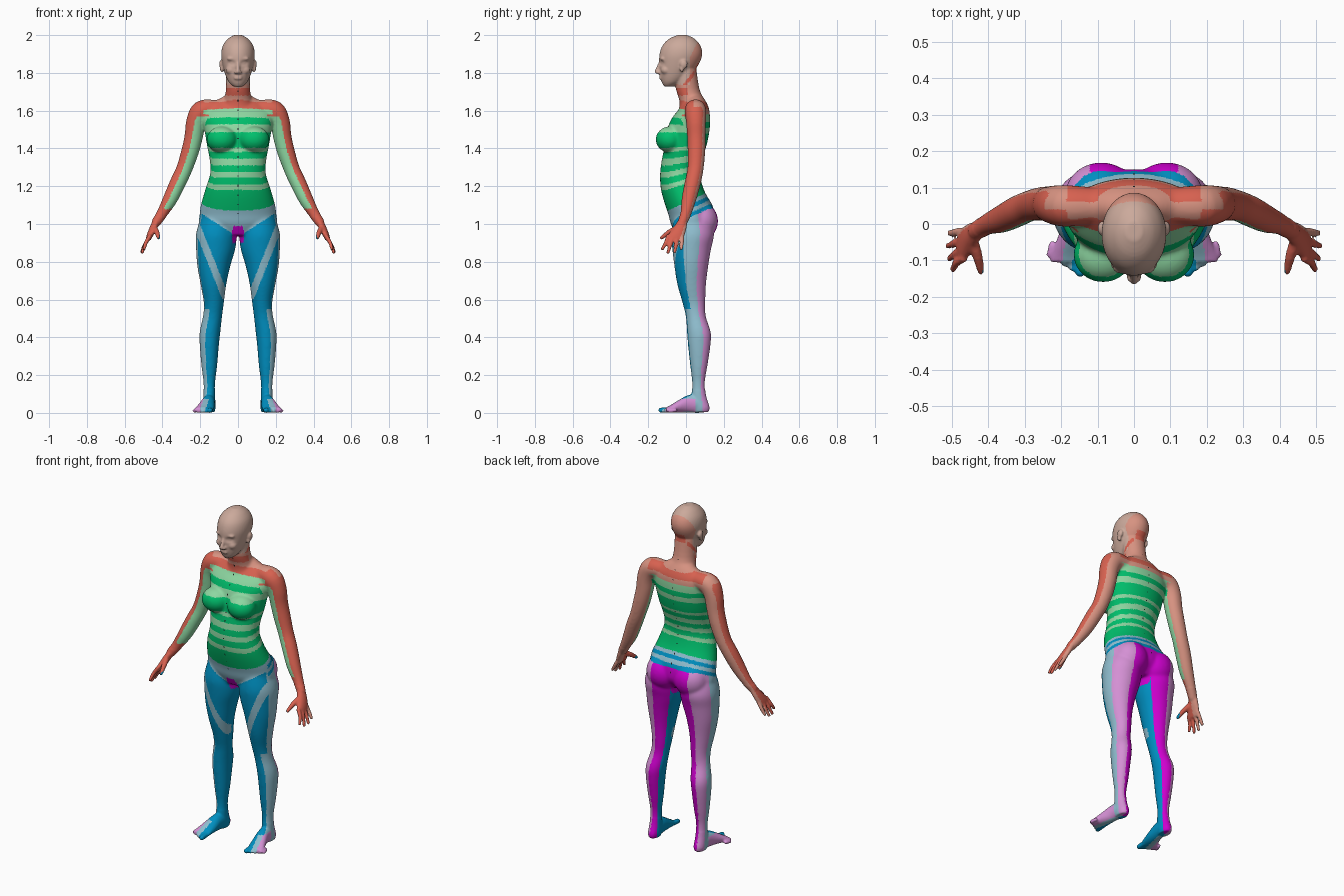
import bpy, bmesh, math
from mathutils import Vector

if "Cube" in bpy.data.objects:
    bpy.data.objects.remove(bpy.data.objects["Cube"])

PALETTE = {
    "beige": (.60, .40, .33), "salmon": (.68, .29, .22), "red": (.68, .12, .08),
    "green": (0, .52, .15), "pale_green": (.27, .68, .36),
    "blue": (0, .28, .54), "pale_blue": (.28, .52, .63),
    "magenta": (.62, 0, .62), "pale_purple": (.66, .28, .66), "black": (.01, .01, .01)}
NAMES = list(PALETTE)
X, Y, Z = Vector((1, 0, 0)), Vector((0, 1, 0)), Vector((0, 0, 1))
bm = bmesh.new()


def curve(rows, steps=4):
    """Smooth interpolation through rows of numbers."""
    out = []
    for i in range(len(rows) - 1):
        a, b, c, d = (rows[max(0, min(len(rows) - 1, i + k))] for k in (-1, 0, 1, 2))
        for s in range(steps):
            t = s / steps
            out.append([q + .5 * t * (r - p + t * (2*p - 5*q + 4*r - s2 + t * (3*(q - r) + s2 - p)))
                        for p, q, r, s2 in zip(a, b, c, d)])
    return out + [list(rows[-1])]


def skin(rings):
    """Closed surface through a list of point rings."""
    loops = [[bm.verts.new(p) for p in ring] for ring in rings]
    n = len(loops[0])
    for a, b in zip(loops, loops[1:]):
        for i in range(n):
            bm.faces.new((a[i], a[(i + 1) % n], b[(i + 1) % n], b[i]))
    bm.faces.new(loops[0][::-1])
    bm.faces.new(loops[-1])


def loft(rows, side=1, v=Y, n=28):
    """Elliptic sections (x, y, z, rx, rv) spanned by X and the axis v."""
    rings = []
    for x, y, z, rx, rv in curve(rows):
        c = Vector((x * side, y, z))
        rings.append([c + X * rx * math.cos(i * math.tau / n) + v * rv * math.sin(i * math.tau / n)
                      for i in range(n)])
    skin(rings)


def limb(rows, side=1, n=16):
    """Round tube (x, y, z, r) along a path, with rounded ends."""
    pts = curve(rows)
    cs = [Vector((p[0] * side, p[1], p[2])) for p in pts]
    rings = []
    for i, c in enumerate(cs):
        d = cs[min(i + 1, len(cs) - 1)] - cs[max(i - 1, 0)]
        q = d.to_track_quat('Z', 'Y')
        rings.append([c + q @ Vector((math.cos(k * math.tau / n), math.sin(k * math.tau / n), 0)) * pts[i][3]
                      for k in range(n)])
    skin(rings)
    for c, p in ((cs[0], pts[0]), (cs[-1], pts[-1])):
        ball(c, (p[3],) * 3)


def ball(loc, scale):
    made = bmesh.ops.create_uvsphere(bm, u_segments=24, v_segments=14, radius=1)["verts"]
    for w in made:
        w.co = Vector(loc) + Vector([a * b for a, b in zip(w.co, scale)])


def body_rows(rows):
    """(z, front y, back y, half width) to loft rows."""
    return [(0, (f + b) / 2, z, w, (b - f) / 2) for z, f, b, w in rows]


# Torso and neck
loft(body_rows([(.94, -.05, .10, .10), (1, -.08, .145, .20), (1.05, -.093, .15, .203),
                (1.1, -.11, .14, .197), (1.15, -.125, .11, .183), (1.2, -.135, .088, .168),
                (1.27, -.137, .073, .147), (1.34, -.128, .085, .15), (1.42, -.112, .11, .165),
                (1.5, -.1, .125, .178), (1.56, -.075, .127, .188), (1.61, -.035, .122, .17),
                (1.65, -.005, .105, .12), (1.68, .01, .085, .07)]), n=48)
loft(body_rows([(1.58, -.04, .1, .1), (1.65, -.035, .095, .075), (1.72, -.055, .07, .064),
                (1.82, -.06, .055, .064)]))

# Head, nose and lips
loft([(0, -.092, 1.728, .024, .024), (0, -.075, 1.75, .048, .053), (0, -.055, 1.79, .067, .083),
      (0, -.036, 1.85, .083, .106), (0, -.027, 1.9, .089, .113), (0, -.024, 1.945, .08, .1),
      (0, -.022, 1.98, .054, .068), (0, -.02, 2, .022, .026)], n=40)
limb([(0, -.133, 1.862, .009), (0, -.146, 1.83, .010), (0, -.155, 1.808, .012)])
for z in (1.771, 1.781):
    ball((0, -.131, z), (.023, .012, .007))
ball((0, -.103, 1.742), (.024, .02, .014))

ARM = [(.12, .05, 1.605, .052), (.19, .05, 1.598, .058), (.222, .053, 1.54, .053),
       (.235, .055, 1.46, .049), (.255, .055, 1.38, .047), (.285, .05, 1.29, .043),
       (.32, .035, 1.215, .043), (.36, .015, 1.13, .039), (.4, 0, 1.06, .03), (.432, -.018, 1.01, .025)]
LEG = [(.11, .03, 1.04, .085, .09), (.115, .035, .95, .107, .113), (.118, .03, .87, .104, .103),
       (.128, .028, .78, .088, .09), (.13, .03, .68, .068, .076), (.128, .042, .58, .053, .06),
       (.135, .052, .51, .051, .053), (.148, .068, .43, .055, .063), (.152, .07, .36, .051, .06),
       (.152, .068, .25, .042, .046), (.152, .066, .16, .031, .034), (.152, .068, .09, .031, .039),
       (.152, .077, .03, .033, .048), (.152, .077, .004, .027, .042)]
TIPS = [(.497, -.125, .868), (.507, -.095, .85), (.51, -.06, .852), (.506, -.025, .87)]

for s in (-1, 1):
    # Bust, buttocks, cheeks, brows and ears
    ball((s * .085, -.085, 1.447), (.082, .076, .07))
    ball((s * .09, .08, 1.015), (.1, .09, .1))
    ball((s * .035, -.105, 1.815), (.03, .028, .025))
    ball((s * .03, -.12, 1.875), (.03, .018, .01))
    ball((s * .011, -.148, 1.802), (.009, .011, .008))
    ball((s * .088, -.012, 1.845), (.012, .02, .024))
    ball((s * .086, -.022, 1.822), (.01, .012, .018))
    # Arm, palm, fingers and thumb
    limb(ARM, s, 24)
    loft([(.43, -.016, 1.02, .02, .025), (.45, -.035, .975, .021, .037),
          (.468, -.055, .935, .017, .046), (.476, -.06, .912, .012, .044)], s)
    for i, (x, y, z) in enumerate(TIPS):
        by = -.095 + .025 * i
        limb([(.468, by, .935, .011), (.488, by * .6 + y * .4, .9, .0105), (x, y, z, .0085)], s)
    limb([(.447, -.035, .985, .016), (.43, -.088, .957, .014), (.421, -.13, .927, .0095)], s)
    # Leg, foot and toes
    loft(LEG, s, Y, 36)
    loft([(.151, .118, .03, .02, .024), (.152, .07, .046, .032, .046), (.157, .015, .048, .035, .047),
          (.168, -.04, .034, .043, .033), (.179, -.085, .02, .049, .019), (.184, -.105, .015, .046, .014)],
         s, Z)
    for i in range(5):
        r = .014 if i == 0 else .0105
        limb([(.148 + .019 * i, -.085 + .007 * i, r + .004, r),
              (.148 + .0205 * i, -.132 + .012 * i, r, r)], s)

# Fuse all parts into one skin
raw = bpy.data.meshes.new("body_parts")
bmesh.ops.recalc_face_normals(bm, faces=bm.faces)
bm.to_mesh(raw)
bm.free()
body = bpy.data.objects.new("body", raw)
bpy.context.scene.collection.objects.link(body)
fuse = body.modifiers.new("fuse", 'REMESH')
fuse.mode, fuse.voxel_size = 'VOXEL', .006
relax = body.modifiers.new("relax", 'SMOOTH')
relax.iterations = 2
mesh = bpy.data.meshes.new_from_object(body.evaluated_get(bpy.context.evaluated_depsgraph_get()))
body.modifiers.clear()
body.data = mesh
bpy.data.meshes.remove(raw)
mesh.name = "body"

# Soften the joints and press in the eye sockets
bm = bmesh.new()
bm.from_mesh(mesh)
soft = [w for w in bm.verts if .12 < w.co.z < 1.72 and not (abs(w.co.x) > .38 and w.co.z < 1.04)]
for _ in range(10):
    bmesh.ops.smooth_vert(bm, verts=soft, factor=.5, use_axis_x=True, use_axis_y=True, use_axis_z=True)
for w in bm.verts:
    if w.co.z > 1.8 and w.co.y < -.08:
        dx, dz = abs(w.co.x) - .033, w.co.z - 1.852
        w.co.y += .013 * math.exp(-(dx / .017)**2 - (dz / .011)**2)
        w.co.y -= .007 * math.exp(-(dx / .011)**2 - (dz / .006)**2)
bm.to_mesh(mesh)
bm.free()


def axis_at(rows, z):
    """Centre (x, y) of a limb at height z."""
    for a, b in zip(rows, rows[1:]):
        if a[2] >= z >= b[2]:
            t = (a[2] - z) / (a[2] - b[2])
            return a[0] + t * (b[0] - a[0]), a[1] + t * (b[1] - a[1])
    return rows[0][:2] if z > rows[0][2] else rows[-1][:2]


def angle(rows, a, y, z):
    """Degrees round a limb: 0 outside, 90 back, -90 front."""
    cx, cy = axis_at(rows, z)
    return math.degrees(math.atan2(y - cy, a - cx))


ARM_AXIS = ARM[1:] + [(.506, -.07, .85, 0)]
BANDS = (.2, .25, .315, .37, .43, .495, .56, .6, .75, .83, .9)


def head_colour(a, y, z):
    if (a > .04 and z < 1.83 and abs(y - .02 - .8 * (z - 1.77)) < .011) or (y > .04 and a < .03 and abs(z - 1.83) < .025):
        return "red"
    return "beige" if y < .02 + .5 * max(0, z - 1.88) else "salmon"


def arm_colour(a, y, z):
    f = angle(ARM_AXIS, a, y, z)
    if 1.08 < z < 1.57 and (f < -80 or f > 165):
        return "pale_green"
    return "red" if f < 40 and (z < 1.62 or y < .04) else "salmon"


def leg_colour(a, y, z):
    if z < .075 and y < .05:
        o = a - .15 - .2 * (.05 - y)
        return "pale_purple" if o > .018 else "pale_blue" if o > -.012 else "blue"
    f = angle(LEG, a, y, z)
    if 85 < f < 140:
        return "magenta"
    if 22 < f <= 85:
        return "pale_purple"
    low = z < .55
    if (-68 if low else -25) < f <= 22:
        return "pale_blue"
    if f < 0 and z > .6 and abs(a - .21 + .4 * (.97 - z)) < .02:
        return "pale_blue"
    return "blue"


def colour(p):
    a, y, z = abs(p.x), p.y, p.z
    if a < .005 and 1.05 < z < 1.72 and (z * 20) % 1 < .14:
        return "black"
    if z > 1.74 or (z > 1.7 and y < -.055):
        return head_colour(a, y, z)
    if z > .83 and a > (axis_at(ARM_AXIS, z)[0] - .05 if z < 1.58 else .185):
        return arm_colour(a, y, z)
    t = max(0, min(1, (y + .1) / .22))
    low, top = 1.07 + .1 * t, 1.625 - .045 * t
    u = (z - low) / (top - low)
    if u > 1:
        if y > .06:
            return "red" if 1.07 < u < 1.15 else "salmon"
        return "red" if u < 1.09 or (1.68 < z < 1.72 and y < .01) else "salmon"
    if u > 0:
        return "pale_green" if sum(u > e for e in BANDS) % 2 else "green"
    if a < .03 and .9 < z < .99:
        return "magenta"
    if y < 0 and z > .93 + .65 * a:
        return "pale_blue"
    if y >= 0 and low - z < .09:
        return "blue" if int((low - z) / .0225) % 2 else "pale_blue"
    return leg_colour(a, y, z)


# Colours
for name, rgb in PALETTE.items():
    m = bpy.data.materials.new(name)
    m.use_nodes = True
    m.diffuse_color = (*rgb, 1)
    m.node_tree.nodes["Principled BSDF"].inputs["Base Color"].default_value = (*rgb, 1)
    mesh.materials.append(m)
for f in mesh.polygons:
    f.material_index = NAMES.index(colour(f.center))
    f.use_smooth = True
